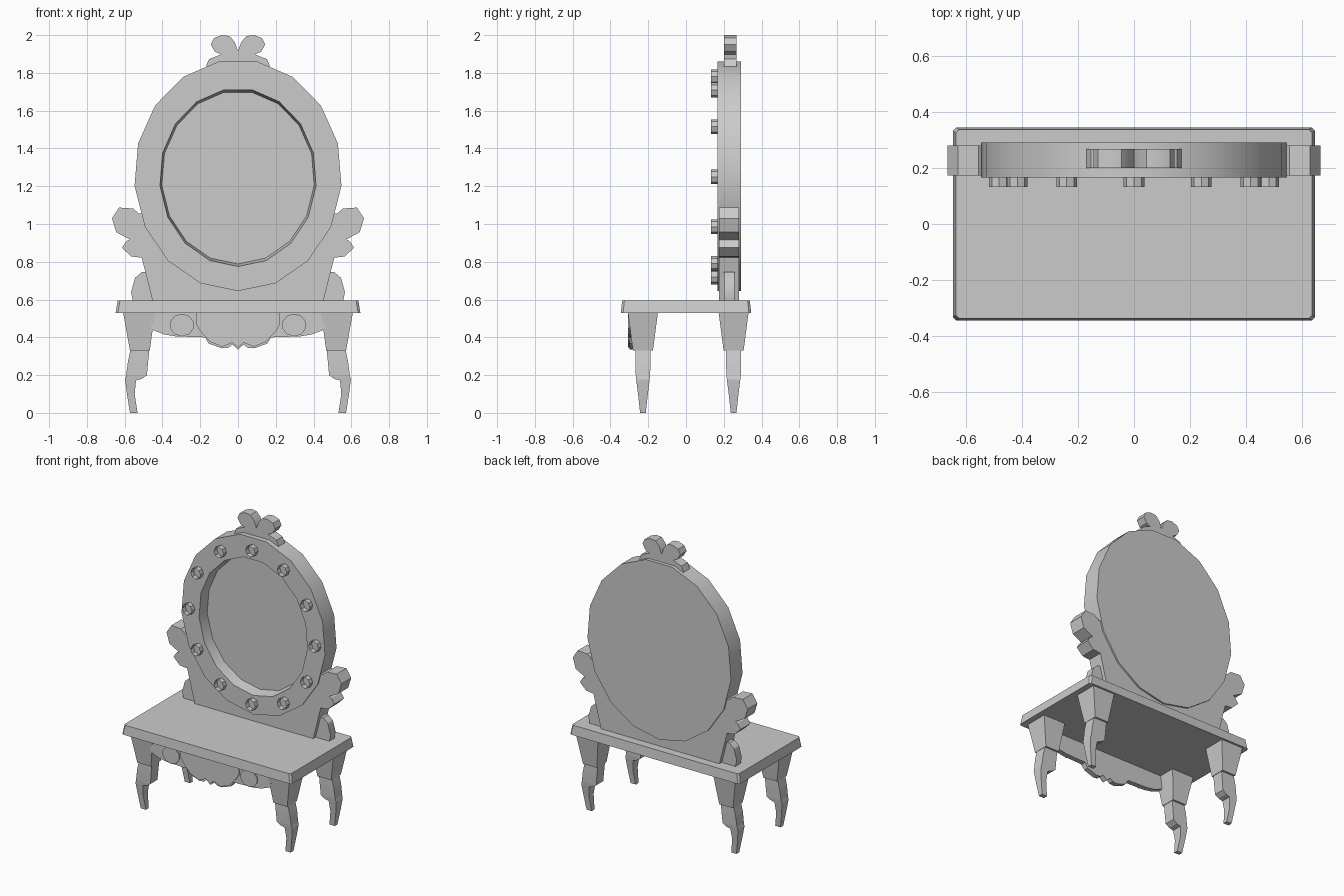
import bpy, bmesh, math

if "Cube" in bpy.data.objects:
    bpy.data.objects.remove(bpy.data.objects["Cube"])


def finish(name, bm, smooth=False):
    bmesh.ops.recalc_face_normals(bm, faces=bm.faces[:])
    me = bpy.data.meshes.new(name)
    bm.to_mesh(me)
    bm.free()
    ob = bpy.data.objects.new(name, me)
    bpy.context.collection.objects.link(ob)
    if smooth:
        bpy.ops.object.select_all(action='DESELECT')
        ob.select_set(True)
        bpy.context.view_layer.objects.active = ob
        bpy.ops.object.shade_smooth_by_angle(angle=math.radians(30))
    return ob


def loft(name, rings, smooth=False):
    """Skin equal-length rings and cap both ends."""
    bm = bmesh.new()
    vs = [[bm.verts.new(p) for p in r] for r in rings]
    n = len(vs[0])
    for a, b in zip(vs, vs[1:]):
        for i in range(n):
            j = (i + 1) % n
            bm.faces.new((a[i], a[j], b[j], b[i]))
    bm.faces.new(vs[0])
    bm.faces.new(vs[-1])
    return finish(name, bm, smooth)


def plate(name, pts, y0, y1, smooth=False):
    """Extrude an (x, z) outline between two depths."""
    return loft(name, [[(x, y, z) for x, z in pts] for y in (y0, y1)], smooth)


def mirrored(half):
    return half + [(-x, z) for x, z in reversed(half) if abs(x) > 1e-6]


def oval(cx, cz, rx, rz, n):
    return [(cx + rx * math.sin(2 * math.pi * i / n),
             cz - rz * math.cos(2 * math.pi * i / n)) for i in range(n)]


def chamfered(hx, hy, z, c=0.012):
    return [(sx * x, sy * y, z) for sx, sy, x, y in (
        (1, 1, hx, hy - c), (1, 1, hx - c, hy), (-1, 1, hx - c, hy), (-1, 1, hx, hy - c),
        (-1, -1, hx, hy - c), (-1, -1, hx - c, hy), (1, -1, hx - c, hy), (1, -1, hx, hy - c))]


# Table top, slightly wider at its lower edge
loft("table_top", [chamfered(0.648, 0.345, 0.53), chamfered(0.637, 0.338, 0.595)])

# Legs: tapered block above, curved foot below
foot = [  # z, inner x, outer x, half depth
    (0.33, 0.47, 0.57, 0.04), (0.27, 0.476, 0.583, 0.04), (0.20, 0.482, 0.592, 0.038),
    (0.18, 0.51, 0.597, 0.036), (0.172, 0.54, 0.597, 0.035), (0.10, 0.547, 0.588, 0.026),
    (0.0, 0.532, 0.572, 0.015)]
for cy, where in ((-0.228, "front"), (0.252, "back")):
    for s, side in ((-1, "left"), (1, "right")):
        block = [(0.53, 0.44, 0.608, 0.079), (0.33, 0.467, 0.572, 0.053)]
        for part, rows in (("leg_block", block), ("leg_foot", foot)):
            loft(f"{where}_{side}_{part}",
                 [[(s * a, cy - d, z), (s * b, cy - d, z), (s * b, cy + d, z), (s * a, cy + d, z)]
                  for z, a, b, d in rows])

# Front apron with raised curls
plate("front_apron", mirrored([(0, 0.335), (0.03, 0.362), (0.05, 0.345), (0.085, 0.342),
                               (0.155, 0.367), (0.175, 0.40), (0.33, 0.405), (0.39, 0.415),
                               (0.455, 0.44), (0.47, 0.532)]), -0.30, -0.265)
plate("apron_center", mirrored([(0, 0.345), (0.03, 0.372), (0.085, 0.35), (0.15, 0.377),
                                (0.205, 0.44), (0.222, 0.47), (0.222, 0.532)]), -0.308, -0.28)
for s in (-1, 1):
    plate("apron_curl", oval(s * 0.297, 0.465, 0.065, 0.06, 10), -0.308, -0.28)

# Mirror frame: one solid with a recessed glass face
outer = oval(0, 1.258, 0.55, 0.613, 17)
rim = oval(0, 1.2465, 0.415, 0.4715, 17)
glass = oval(0, 1.2465, 0.405, 0.458, 17)
loft("mirror_frame", [[(x, y, z) for x, z in ring] for ring, y in
                      ((outer, 0.292), (outer, 0.166), (rim, 0.166), (glass, 0.24))], True)

# Lower panel with the upper side scrolls
plate("mirror_support", mirrored([(0, 0.70), (0.3, 0.82), (0.42, 0.96), (0.47, 1.06), (0.524, 1.055),
                                  (0.556, 1.082), (0.63, 1.087), (0.667, 1.03), (0.645, 0.957),
                                  (0.573, 0.918), (0.59, 0.91), (0.614, 0.875), (0.566, 0.828),
                                  (0.51, 0.822), (0.452, 0.594), (0, 0.594)]), 0.174, 0.281, True)

# Small lower scrolls on the table
for s, side in ((-1, "left"), (1, "right")):
    plate(f"{side}_lower_scroll", [(s * x, z) for x, z in (
        (0.45, 0.594), (0.48, 0.745), (0.51, 0.745), (0.545, 0.715), (0.566, 0.64), (0.557, 0.594))],
        0.20, 0.256, True)

# Crest on top
plate("crest", mirrored([(0, 1.835), (0.17, 1.835), (0.153, 1.873), (0.09, 1.898), (0.122, 1.912),
                         (0.144, 1.95), (0.128, 1.984), (0.085, 2.0), (0.045, 1.995),
                         (0.017, 1.963), (0, 1.915)]), 0.20, 0.268, True)

# Ring of open bulb sockets
bm = bmesh.new()
for x, z in oval(0, 1.25, 0.482, 0.53, 12):
    a, b = ([bm.verts.new((px, y, pz)) for px, pz in oval(x, z, 0.037, 0.039, 8)]
            for y in (0.132, 0.168))
    for i in range(8):
        j = (i + 1) % 8
        bm.faces.new((a[i], a[j], b[j], b[i]))
finish("bulb_sockets", bm)
